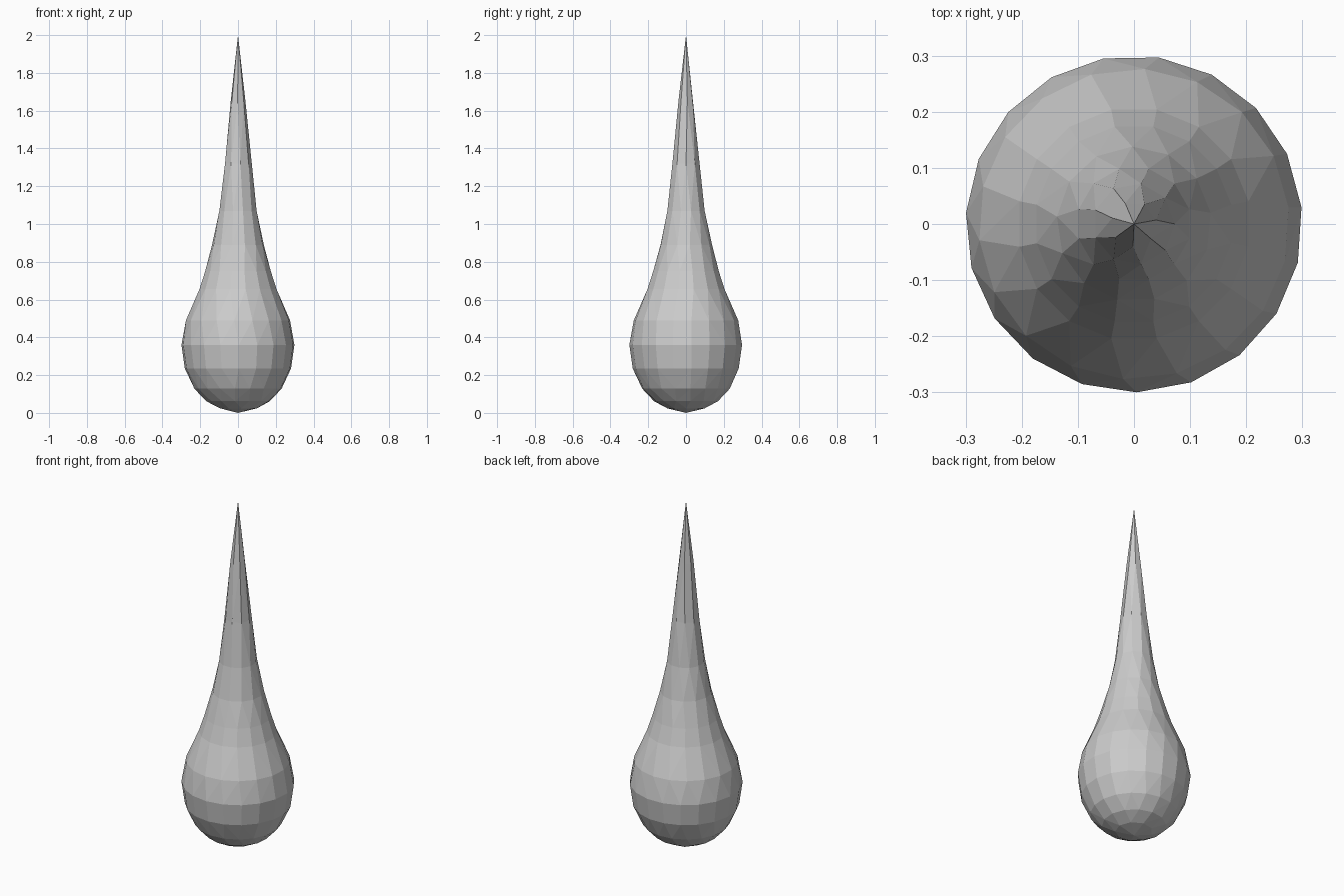
import bpy, bmesh
from math import cos, sin, tau

if "Cube" in bpy.data.objects:
    bpy.data.objects.remove(bpy.data.objects["Cube"])

# Teardrop profile: radius, height, number of sides, turn (in sides)
RINGS = [
    (0.100, 0.024, 9, 0.0),
    (0.170, 0.062, 14, 0.3),
    (0.232, 0.128, 18, 0.3),
    (0.282, 0.235, 19, 0.3),
    (0.300, 0.360, 19, 0.3),
    (0.277, 0.490, 18, 0.3),
    (0.208, 0.655, 16, 0.5),
    (0.177, 0.750, 16, 0.5),
    (0.138, 0.890, 13, 0.3),
    (0.102, 1.070, 12, 0.5),
    (0.073, 1.320, 9, 0.0),
    (0.040, 1.650, 7, 0.2),
]

bm = bmesh.new()


def ring(r, z, n, turn):
    angles = [tau * (i + turn) / n for i in range(n)]
    return [(a, bm.verts.new((r * cos(a), r * sin(a), z))) for a in angles]


def stitch(low, high):
    """Join two rings with any side counts by walking around both."""
    i = j = 0
    n, m = len(low), len(high)
    while i < n or j < m:
        a, b = low[i % n][1], high[j % m][1]
        next_low = low[i % n][0] + tau * (i // n) + tau / n
        next_high = high[j % m][0] + tau * (j // m) + tau / m
        if j >= m or (i < n and next_low <= next_high):
            i += 1
            bm.faces.new((a, low[i % n][1], b))
        else:
            j += 1
            bm.faces.new((a, high[j % m][1], b))


def cap(loop, z):
    """Close a ring with a fan to one point on the axis."""
    tip = bm.verts.new((0, 0, z))
    for k in range(len(loop)):
        bm.faces.new((loop[k - 1][1], loop[k][1], tip))


# Body, rounded base and pointed tip
rings = [ring(*spec) for spec in RINGS]
for low, high in zip(rings, rings[1:]):
    stitch(low, high)
cap(rings[0], 0.0)
cap(rings[-1], 2.0)
bmesh.ops.recalc_face_normals(bm, faces=bm.faces[:])

mesh = bpy.data.meshes.new("teardrop")
bm.to_mesh(mesh)
bm.free()
bpy.context.collection.objects.link(bpy.data.objects.new("teardrop", mesh))
